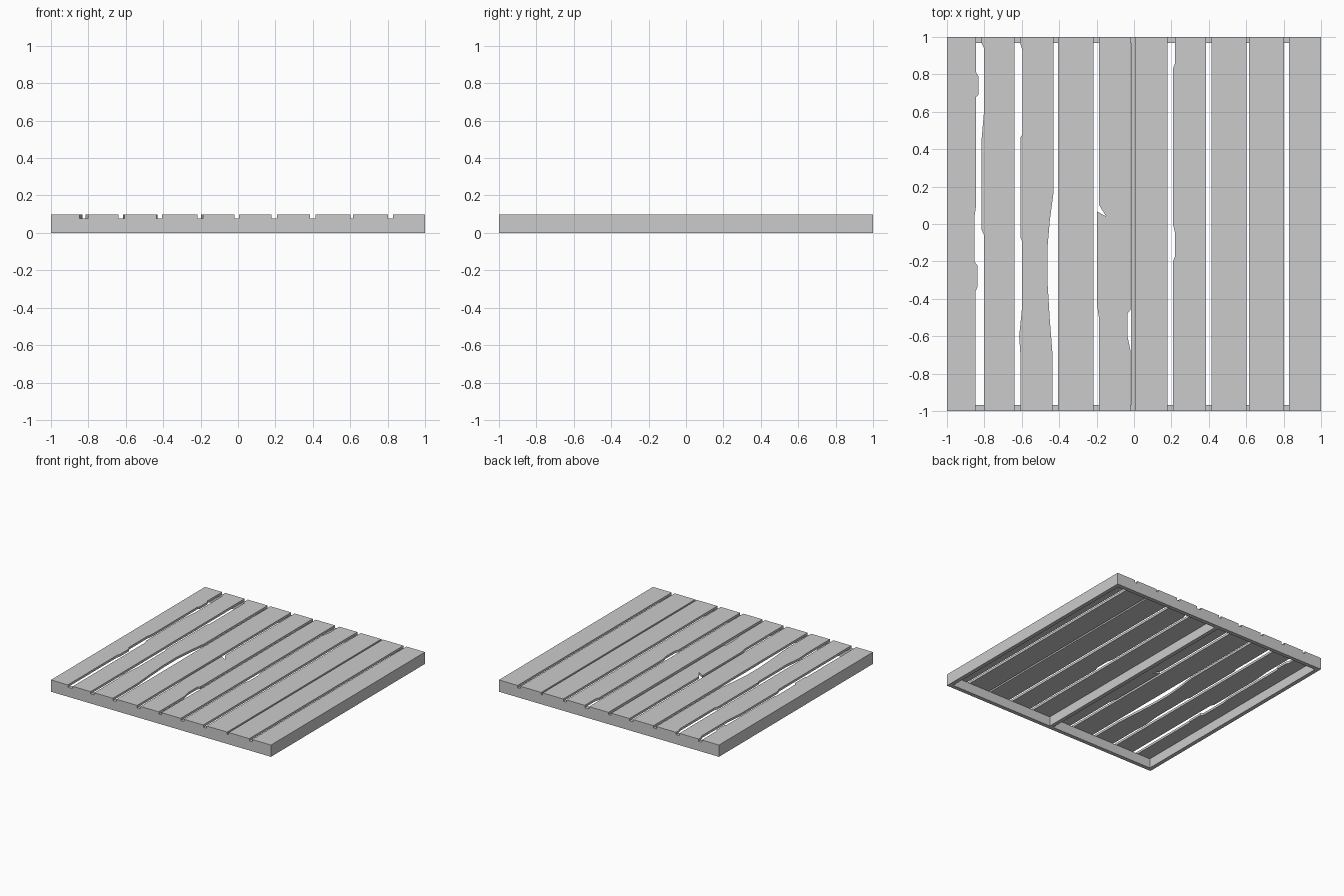
import bpy
import bmesh

if "Cube" in bpy.data.objects:
    bpy.data.objects.remove(bpy.data.objects["Cube"])

FLOOR_Z, TOP_Z = 0.078, 0.097   # underside and top of the boards
T = 0.033                       # frame rail thickness


def prism(name, pts, z0, z1):
    """Extrude a closed xy outline between two heights."""
    bm = bmesh.new()
    face = bm.faces.new([bm.verts.new((x, y, z0)) for x, y in pts])
    ext = bmesh.ops.extrude_face_region(bm, geom=[face])
    verts = [g for g in ext["geom"] if isinstance(g, bmesh.types.BMVert)]
    bmesh.ops.translate(bm, verts=verts, vec=(0, 0, z1 - z0))
    bmesh.ops.recalc_face_normals(bm, faces=bm.faces)
    mesh = bpy.data.meshes.new(name)
    bm.to_mesh(mesh)
    bm.free()
    ob = bpy.data.objects.new(name, mesh)
    bpy.context.collection.objects.link(ob)
    return ob


def beam(name, x0, x1, y0, y1):
    return prism(name, [(x0, y0), (x1, y0), (x1, y1), (x0, y1)], 0, FLOOR_Z)


# Supporting frame: end rails, side rails and centre joist
for label, s in (("front", -1), ("back", 1)):
    beam(label + "_rail", -1, 1, *sorted((s, s * (1 - T))))
for label, s in (("left", -1), ("right", 1)):
    beam(label + "_rail", *sorted((s, s * (1 - T))), -1 + T, 1 - T)
beam("centre_joist", -T / 2, T / 2, -1 + T, 1 - T)

# Board spans in x
spans = [(-1, -0.847), (-0.802, -0.64), (-0.605, -0.433), (-0.405, -0.217),
         (-0.186, -0.02), (0.005, 0.18), (0.208, 0.385), (0.415, 0.602),
         (0.616, 0.803), (0.83, 1)]

# Worn edges: (x offset from the straight edge, y), from back to front
worn_left = {
    1: [(-0.014, 1), (-0.014, 0.97), (0, 0.94), (0, 0.6), (-0.013, 0.45),
        (-0.013, -0.03), (0, -0.06), (0, -1)],
    2: [(-0.005, 1), (-0.005, 0.97), (0.008, 0.93), (0.008, 0.48),
        (-0.003, 0.46), (-0.003, -0.07), (0.006, -0.09), (0.006, -0.45),
        (-0.009, -0.6), (-0.002, -0.7), (-0.002, -1)],
    4: [(0, 1), (0, 0.1), (0.038, 0.04), (-0.012, 0.067), (-0.012, -0.43),
        (0, -0.51), (0, -1)],
    6: [(0.012, 1), (0.012, 0.86), (0, 0.83), (0, 0.0), (0.012, -0.05),
        (0.012, -0.17), (0, -0.2), (0, -1)],
}
worn_right = {
    0: [(0.003, 1), (0.003, 0.81), (0.015, 0.79), (0.015, 0.69), (0.003, 0.68),
        (0.003, 0.1), (-0.007, 0.03), (-0.007, -0.2), (0.009, -0.22),
        (0.009, -0.34), (0, -0.36), (0, -1)],
    2: [(0.003, 1), (0.003, 0.17), (-0.017, 0.02), (-0.03, -0.13),
        (-0.03, -0.3), (-0.018, -0.5), (-0.004, -0.68), (-0.004, -1)],
    4: [(0, 1), (0, -0.46), (-0.015, -0.48), (-0.015, -0.6), (0, -0.67),
        (0, -1)],
}
straight = [(0, 1), (0, -1)]

# Deck boards
for i, (x0, x1) in enumerate(spans):
    left = [(x0 + dx, y) for dx, y in worn_left.get(i, straight)]
    right = [(x1 + dx, y) for dx, y in worn_right.get(i, straight)]
    prism(f"board_{i + 1}", left + right[::-1], FLOOR_Z, TOP_Z)
